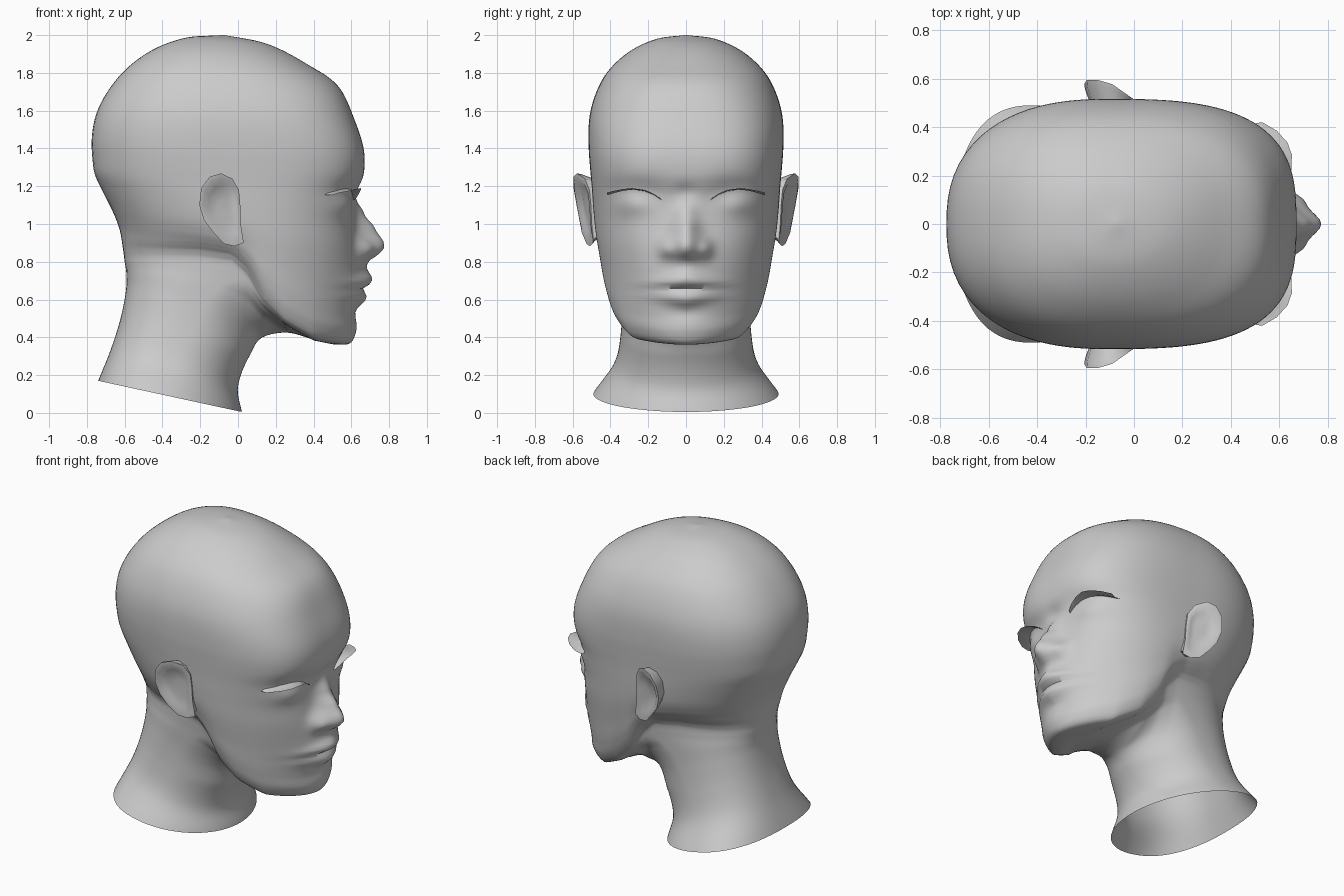
import bpy, bmesh, math

if "Cube" in bpy.data.objects:
    bpy.data.objects.remove(bpy.data.objects["Cube"])

skin = bpy.data.materials.new("plain_grey")
skin.diffuse_color = (0.6, 0.6, 0.6, 1)
skin.use_nodes = True
skin.node_tree.nodes["Principled BSDF"].inputs["Base Color"].default_value = skin.diffuse_color


def make_object(name, verts, faces, angle=60):
    mesh = bpy.data.meshes.new(name)
    mesh.from_pydata(verts, [], faces)
    bm = bmesh.new()
    bm.from_mesh(mesh)
    bmesh.ops.recalc_face_normals(bm, faces=bm.faces)
    bm.to_mesh(mesh)
    bm.free()
    mesh.materials.append(skin)
    ob = bpy.data.objects.new(name, mesh)
    bpy.context.collection.objects.link(ob)
    bpy.ops.object.select_all(action='DESELECT')
    ob.select_set(True)
    bpy.context.view_layer.objects.active = ob
    bpy.ops.object.shade_smooth_by_angle(angle=math.radians(angle))
    return ob


def clamp(v):
    return min(max(v, 0), 1)


def lerp_table(table, z, ease=0.5):
    if z <= table[0][0]:
        return table[0][1]
    for (z0, a), (z1, b) in zip(table, table[1:]):
        if z <= z1:
            t = (z - z0) / (z1 - z0)
            t = t * t * (3 - 2 * t) * ease + t * (1 - ease)
            return a + (b - a) * t
    return table[-1][1]


# Tilted rings: back x, back z, front x, front z, half width, widest x, front squareness
RINGS = [
    (-.74, .17, .02, .005, .49, -.42, 2.0),    # neck base
    (-.665, .36, .00, .14, .38, -.33, 2.0),
    (-.61, .55, .06, .30, .345, -.25, 2.0),
    (-.59, .68, .13, .40, .340, -.18, 1.9),    # throat
    (-.592, .75, .26, .425, .348, -.09, 1.8),
    (-.60, .80, .41, .385, .358, .02, 1.75),   # under the jaw
    (-.605, .84, .52, .362, .370, .09, 1.75),
    (-.61, .875, .595, .37, .390, .12, 1.75),  # chin
    (-.615, .91, .625, .43, .415, .12, 1.8),
    (-.622, .95, .625, .51, .436, .11, 1.85),
    (-.64, 1.01, .638, .68, .460, .08, 1.95),  # mouth
    (-.67, 1.08, .64, .85, .48, .05, 2.15),
    (-.72, 1.18, .625, 1.00, .492, .0, 2.45),  # cheeks
    (-.76, 1.27, .635, 1.15, .50, -.05, 2.8),
    (-.77, 1.34, .665, 1.26, .508, -.08, 2.95),  # brow
    (-.775, 1.43, .67, 1.36, .515, -.10, 3.0),
    (-.74, 1.61, .61, 1.57, .507, -.10, 2.8),
    (-.64, 1.77, .53, 1.73, .45, -.10, 2.5),
    (-.49, 1.90, .36, 1.85, .345, -.09, 2.3),
    (-.29, 1.983, .15, 1.955, .18, -.08, 2.1),
    (-.09, 2.0, -.07, 2.0, .01, -.08, 2.0),    # crown
]
# Jawline: share of the drop from nape to chin at each x, and how far each ring follows it
JAW = [(-.62, 0), (-.2, .02), (-.03, .07), (.05, .22), (.13, .50), (.25, .74), (.4, .92), (.6, 1)]
FOLLOW = [(2, 0), (3, .25), (4, .6), (5, .85), (6, 1), (7, 1), (8, .95), (9, .85),
          (10, .65), (11, .4), (12, .2), (13, 0)]
last = len(RINGS) - 1

# Smooth interpolation with knots spaced by the distance between rings
KNOTS = [0]
for p, q in zip(RINGS, RINGS[1:]):
    KNOTS.append(KNOTS[-1] + math.dist(p[:5], q[:5]))


def tangent(i):
    if i in (0, last):
        a, b = (0, 1) if i == 0 else (last - 1, last)
        return [(q - p) / (KNOTS[b] - KNOTS[a]) for p, q in zip(RINGS[a], RINGS[b])]
    h0, h1 = KNOTS[i] - KNOTS[i - 1], KNOTS[i + 1] - KNOTS[i]
    return [((b - a) / h0 * h1 + (c - b) / h1 * h0) / (h0 + h1)
            for a, b, c in zip(RINGS[i - 1], RINGS[i], RINGS[i + 1])]


def ring_at(i, t):
    h = KNOTS[i + 1] - KNOTS[i]
    return [(2 * t ** 3 - 3 * t * t + 1) * p + (t ** 3 - 2 * t * t + t) * h * m
            + (3 * t * t - 2 * t ** 3) * q + (t ** 3 - t * t) * h * n
            for p, q, m, n in zip(RINGS[i], RINGS[i + 1], tangent(i), tangent(i + 1))]


NOSE = [(.70, 0), (.77, .02), (.80, .035), (.83, .085), (.865, .13), (.90, .137),
        (.98, .098), (1.05, .045), (1.12, .012), (1.2, 0)]
NOSE_WIDTH = [(.76, .09), (.82, .095), (.9, .085), (1.0, .065), (1.12, .055)]


def bump(y, z, cy, cz, sy, sz):
    return math.exp(-((abs(y) - cy) / sy) ** 2 - ((z - cz) / sz) ** 2)


def face_relief(y, z):
    d = lerp_table(NOSE, z) * math.exp(-(abs(y) / lerp_table(NOSE_WIDTH, z)) ** 2)
    d += .035 * bump(y, z, .105, .87, .035, .045)    # nostril wings
    d -= .05 * bump(y, z, .25, 1.13, .14, .09)       # eye sockets
    d += .052 * bump(y, z, .27, 1.11, .11, .065)     # eyelids
    d -= .02 * bump(y, z, 0, 1.16, .06, .05)         # nose bridge dip
    d += .03 * bump(y, z, 0, .69, .18, .11)          # muzzle
    lip = 1 - .35 * clamp(abs(y) / .18)              # lips thin out to the corners
    d += .042 * bump(y, z, 0, .655 + .05 * lip, .16, .04 * lip)     # upper lip
    d += .031 * bump(y, z, 0, .655 - .05 * lip, .15, .04 * lip)     # lower lip
    d -= .02 * bump(y, z, 0, .655, .18, .016)        # mouth line
    d -= .01 * bump(y, z, 0, .535, .10, .035)        # chin crease
    return d


# Head and neck: one lofted shell, open at the neck base
SIDES, STEPS = 120, 8
verts, faces = [], []
for k in range(last * STEPS + 1):
    i = min(k // STEPS, last - 1)
    xb, zb, xf, zf, w, xm, nf = ring_at(i, k / STEPS - i)
    follow = lerp_table(FOLLOW, k / STEPS, 0)
    for j in range(SIDES):
        u = math.tau * j / SIDES
        th = u - 0.45 * math.sin(u)                  # finer spacing across the face
        c, s = math.cos(th), math.sin(th)
        a, n = (xf - xm, nf) if c > 0 else (xm - xb, 2.4)
        r = (abs(c / a) ** n + abs(s / w) ** n) ** (-1 / n)
        x, y = xm + r * c, r * s
        drop = (x - xb) / (xf - xb)
        if follow > 0:
            drop += follow * (lerp_table(JAW, x, 0) / lerp_table(JAW, xf, 0) - drop)
        z = zb + (zf - zb) * drop
        f = clamp((x - .25) / .2)
        if f > 0 and .45 < z < 1.5:
            x += f * f * (3 - 2 * f) * face_relief(y, z)
        verts.append((x, y, z))
for k in range(last * STEPS):
    for j in range(SIDES):
        a, b = k * SIDES + j, k * SIDES + (j + 1) % SIDES
        faces.append((a, b, b + SIDES, a + SIDES))
faces.append(tuple(range(len(verts) - SIDES, len(verts))))
make_object("head_and_neck", verts, faces)

# Ears: rim outline (x, z), flared towards the top and back, with a shallow bowl
EAR = [(.03, .90), (.015, 1.0), (.012, 1.1), (.005, 1.18), (-.03, 1.24), (-.09, 1.268),
       (-.15, 1.25), (-.195, 1.19), (-.205, 1.10), (-.18, 1.02), (-.13, .955),
       (-.075, .895), (-.02, .882)]
# Loops: scale, centre x, y of the base or depth of the bowl, is base
EAR_LOOPS = [(.76, -.065, .38, True), (.84, -.075, .48, True), (.98, -.085, .25, False),
             (1.0, -.085, 0, False), (.84, -.085, .04, False), (.66, -.08, .35, False),
             (.3, -.07, .45, False)]
for side, label in ((1, "left"), (-1, "right")):
    verts, faces, n = [], [], len(EAR)
    for scale, cx, depth, base in EAR_LOOPS:
        for ex, ez in EAR:
            x, z = cx + (ex + .085) * scale, 1.075 + (ez - 1.075) * scale
            flare = .105 * clamp((.035 - x) / .15) * (.45 + .55 * clamp((z - .88) / .3))
            y = depth if base else .49 + flare * (1 - depth)
            verts.append((x, side * y, z))
    for k in range(len(EAR_LOOPS) - 1):
        for j in range(n):
            a, b = k * n + j, k * n + (j + 1) % n
            faces.append((a, b, b + n, a + n))
    faces.append(tuple(range(len(verts) - n, len(verts))))
    make_object(label + "_ear", verts, faces)

# Eyelashes: curved strips, root (x, z) and tip (x, z) at each y
LASH = [(.13, .60, 1.135, .625, 1.135), (.17, .59, 1.165, .64, 1.16),
        (.22, .58, 1.185, .65, 1.18), (.28, .56, 1.19, .652, 1.19),
        (.33, .53, 1.185, .635, 1.185), (.38, .48, 1.17, .59, 1.175),
        (.415, .46, 1.155, .53, 1.165)]
for side, label in ((1, "left"), (-1, "right")):
    verts, faces = [], []
    for y, rx, rz, tx, tz in LASH:
        verts += [(rx, side * y, rz), ((rx + tx) / 2, side * y, (rz + tz) / 2 - .008),
                  (tx, side * (y + .005), tz)]
    for k in range(len(LASH) - 1):
        for j in range(2):
            a = k * 3 + j
            faces.append((a, a + 1, a + 4, a + 3))
    make_object(label + "_eyelashes", verts, faces)
